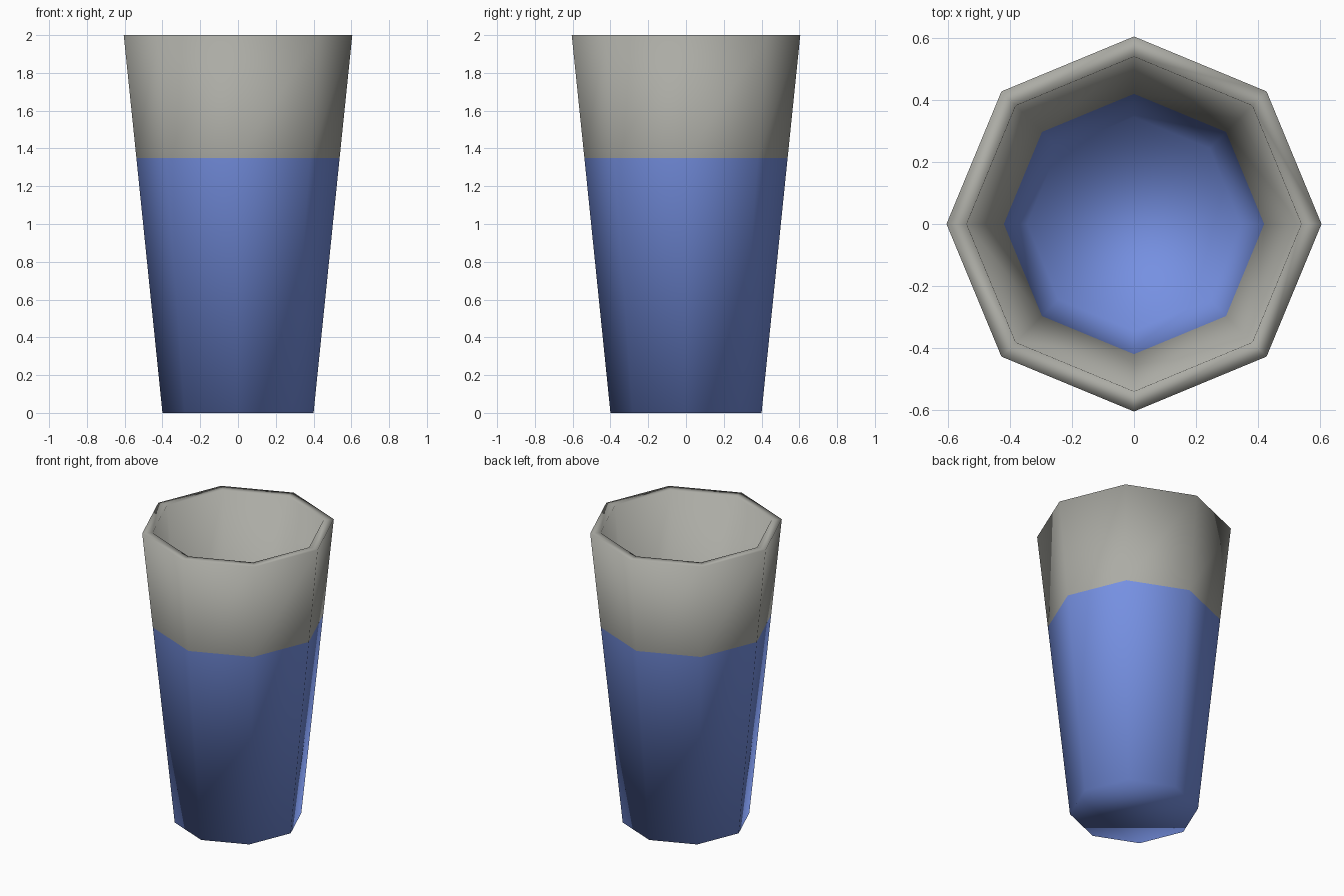
import bpy
import bmesh
from math import cos, sin, tau

cube = bpy.data.objects.get("Cube")
if cube:
    bpy.data.objects.remove(cube, do_unlink=True)

SIDES = 8


def make_material(name, rgb):
    mat = bpy.data.materials.new(name)
    mat.use_nodes = True
    color = (*rgb, 1.0)
    mat.diffuse_color = color
    mat.node_tree.nodes["Principled BSDF"].inputs["Base Color"].default_value = color
    return mat


def add_ring(bm, radius, z):
    return [bm.verts.new((radius * cos(tau * i / SIDES),
                          radius * sin(tau * i / SIDES), z))
            for i in range(SIDES)]


# Profile from the outer base, over the rim, down to the inner floor:
# radius, height, material of the band that follows (0 grey, 1 blue)
profile = [
    (0.40, 0.0, 1),
    (0.538, 1.35, 0),
    (0.605, 2.0, 0),
    (0.54, 2.0, 0),
    (0.42, 0.83, 1),
    (0.345, 0.08, 1),
]

bm = bmesh.new()
rings = [add_ring(bm, r, z) for r, z, _ in profile]

# Walls and rim
for (_, _, slot), low, high in zip(profile, rings, rings[1:]):
    for i in range(SIDES):
        j = (i + 1) % SIDES
        bm.faces.new((low[i], low[j], high[j], high[i])).material_index = slot

# Underside and inner floor
bm.faces.new(rings[0][::-1]).material_index = 1
bm.faces.new(rings[-1]).material_index = 1
bmesh.ops.recalc_face_normals(bm, faces=bm.faces[:])
for face in bm.faces:
    face.smooth = True

mesh = bpy.data.meshes.new("tumbler")
bm.to_mesh(mesh)
bm.free()
mesh.materials.append(make_material("warm grey", (0.41, 0.41, 0.375)))
mesh.materials.append(make_material("soft blue", (0.18, 0.28, 0.76)))

tumbler = bpy.data.objects.new("tumbler", mesh)
bpy.context.collection.objects.link(tumbler)
